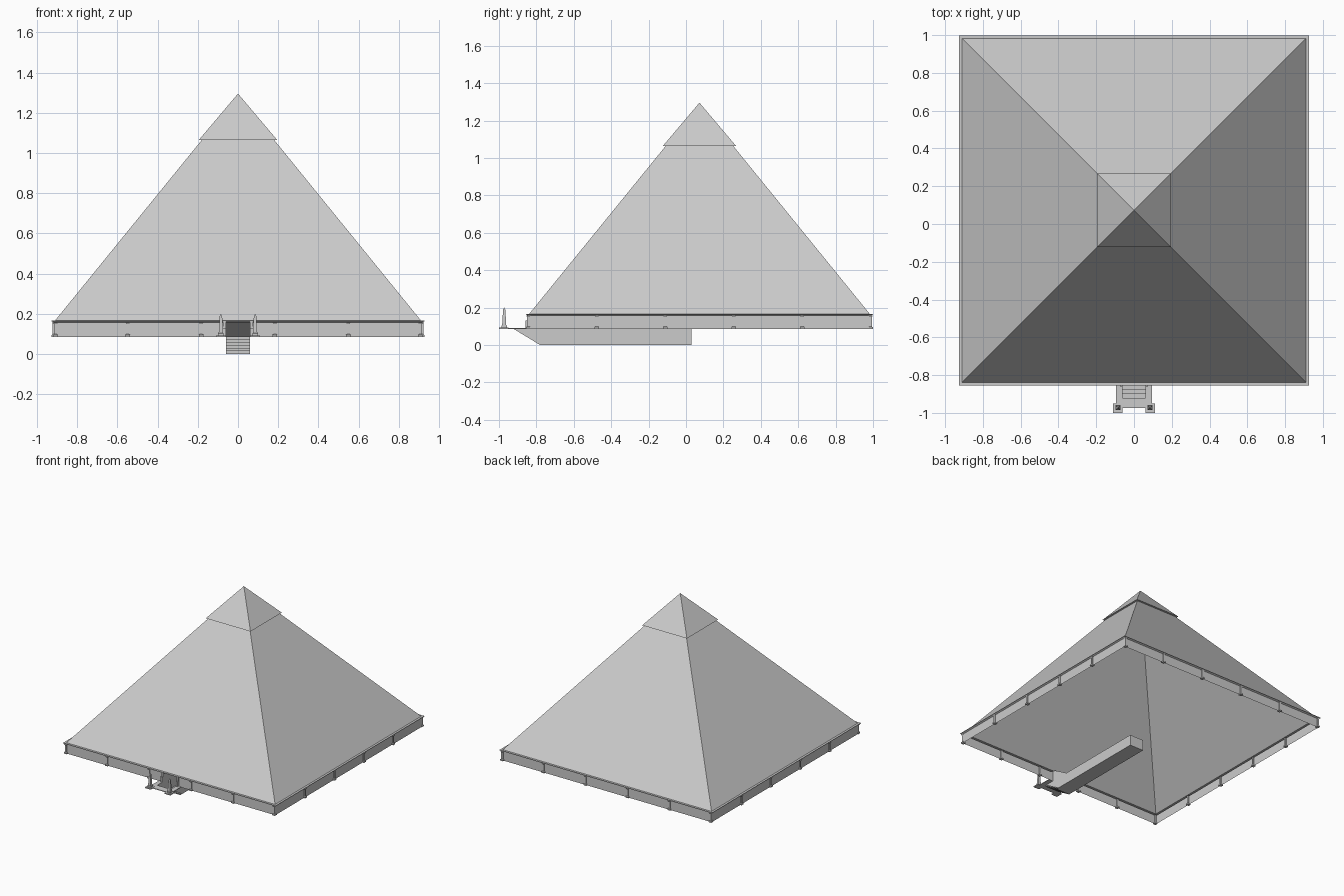
import bpy, bmesh
from mathutils import Vector

old = bpy.data.objects.get("Cube")
if old:
    bpy.data.objects.remove(old)

stone = bpy.data.materials.new("grey stone")
stone.use_nodes = True
GREY = (0.6, 0.6, 0.6, 1)
stone.diffuse_color = GREY
stone.node_tree.nodes["Principled BSDF"].inputs["Base Color"].default_value = GREY

CY = 0.072        # centre of the pyramid in y
WALL = 0.915      # half width of the base wall
GROUND = 0.085    # level of the wall foot
DOOR = 0.06       # half width of the doorway
FRONT = CY - WALL


def finish(name, bm):
    bmesh.ops.remove_doubles(bm, verts=bm.verts, dist=1e-5)
    mesh = bpy.data.meshes.new(name)
    bm.to_mesh(mesh)
    bm.free()
    mesh.materials.append(stone)
    obj = bpy.data.objects.new(name, mesh)
    bpy.context.collection.objects.link(obj)
    return obj


def face(bm, points):
    bm.faces.new([bm.verts.new(p) for p in points])


def square(half, z, cx=0, cy=CY):
    return [Vector((cx + sx * half, cy + sy * half, z))
            for sx, sy in ((-1, -1), (1, -1), (1, 1), (-1, 1))]


def loft(bm, rings, cx=0, cy=CY, closed=False):
    """Stack of squares given as (half width, height)."""
    loops = [square(h, z, cx, cy) for h, z in rings]
    for a, b in zip(loops, loops[1:]):
        for i in range(4):
            j = (i + 1) % 4
            face(bm, [a[i], a[j], b[j], b[i]])
    if closed:
        face(bm, loops[0][::-1])
        face(bm, loops[-1])


def box(bm, x0, x1, y0, y1, z0, z1):
    lo = [Vector(p) for p in ((x0, y0, z0), (x1, y0, z0), (x1, y1, z0), (x0, y1, z0))]
    up = Vector((0, 0, z1 - z0))
    face(bm, lo[::-1])
    face(bm, [p + up for p in lo])
    for i in range(4):
        a, b = lo[i], lo[(i + 1) % 4]
        face(bm, [a, b, b + up, a + up])


# Base wall, open at the doorway
bm = bmesh.new()
c = square(WALL, GROUND)
path = [Vector((DOOR, FRONT, GROUND)), c[1], c[2], c[3], c[0], Vector((-DOOR, FRONT, GROUND))]
rise = Vector((0, 0, 0.072))
for a, b in zip(path, path[1:]):
    face(bm, [a, b, b + rise, a + rise])
finish("base_wall", bm)

# Flared cornice and hollow pyramid body
bm = bmesh.new()
loft(bm, [(WALL, 0.157), (0.927, 0.163), (0.927, 0.167), (0.91, 0.167)])
finish("cornice", bm)
bm = bmesh.new()
loft(bm, [(0.91, 0.167), (0.18, 1.065)])
finish("pyramid_body", bm)

# Overhanging capstone
bm = bmesh.new()
loft(bm, [(0.18, 1.065), (0.195, 1.065), (0.0005, 1.295)])
finish("capstone", bm)

# Pilasters along every side and at the corners, with wider feet and heads
bm = bmesh.new()
stations = (-0.908, -0.549, -0.183, 0.183, 0.549, 0.908)
shape = [(0.012, GROUND), (0.012, 0.095), (0.007, 0.099), (0.007, 0.15), (0.011, 0.157)]
for s in stations:
    for e in (-WALL, WALL):
        loft(bm, shape, s, CY + e, closed=True)
        if abs(s) < 0.9:
            loft(bm, shape, e, CY + s, closed=True)
finish("pilasters", bm)

# Underground passage: sides, floor, end and sloping ceiling
TOP, FOOT, END = -0.92, -0.78, 0.03
bm = bmesh.new()
outline = [(TOP, GROUND), (FOOT, 0), (END, 0), (END, GROUND), (-0.69, GROUND),
           (-0.82, 0.163), (FRONT, 0.163), (FRONT, GROUND)]
for x in (-DOOR, DOOR):
    face(bm, [(x, y, z) for y, z in outline])
for (y0, z0), (y1, z1) in list(zip(outline, outline[1:]))[1:6]:
    face(bm, [(-DOOR, y0, z0), (DOOR, y0, z0), (DOOR, y1, z1), (-DOOR, y1, z1)])
finish("passage", bm)

# Descending stairs
bm = bmesh.new()
STEPS = 6
run, drop = (FOOT - TOP) / STEPS, GROUND / STEPS
for i in range(STEPS):
    y, z = TOP + i * run, GROUND - i * drop
    for a, b in (((y, z), (y, z - drop)), ((y, z - drop), (y + run, z - drop))):
        face(bm, [(-DOOR, *a), (DOOR, *a), (DOOR, *b), (-DOOR, *b)])
finish("stairs", bm)

# Forecourt paving around the stairwell
bm = bmesh.new()
PAVE = 0.09
box(bm, -0.095, 0.095, -0.975, TOP, GROUND, PAVE)
for s in (-1, 1):
    x0, x1 = sorted((s * DOOR, s * 0.095))
    box(bm, x0, x1, TOP, FRONT, GROUND, PAVE)
finish("forecourt", bm)

# Door jambs and obelisks on both sides
for side, s in (("left", 1), ("right", -1)):
    bm = bmesh.new()
    x0, x1 = sorted((s * DOOR, s * 0.074))
    box(bm, x0, x1, FRONT - 0.008, FRONT, GROUND, 0.162)
    box(bm, x0, x1, FRONT - 0.016, FRONT - 0.008, GROUND, 0.13)
    finish(side + "_door_jamb", bm)
    bm = bmesh.new()
    loft(bm, [(0.025, GROUND), (0.025, 0.093)], s * 0.085, -0.975, closed=True)
    loft(bm, [(0.014, 0.093), (0.014, 0.103), (0.011, 0.105), (0.006, 0.19), (0.0005, 0.2)],
         s * 0.085, -0.972, closed=True)
    finish(side + "_obelisk", bm)
